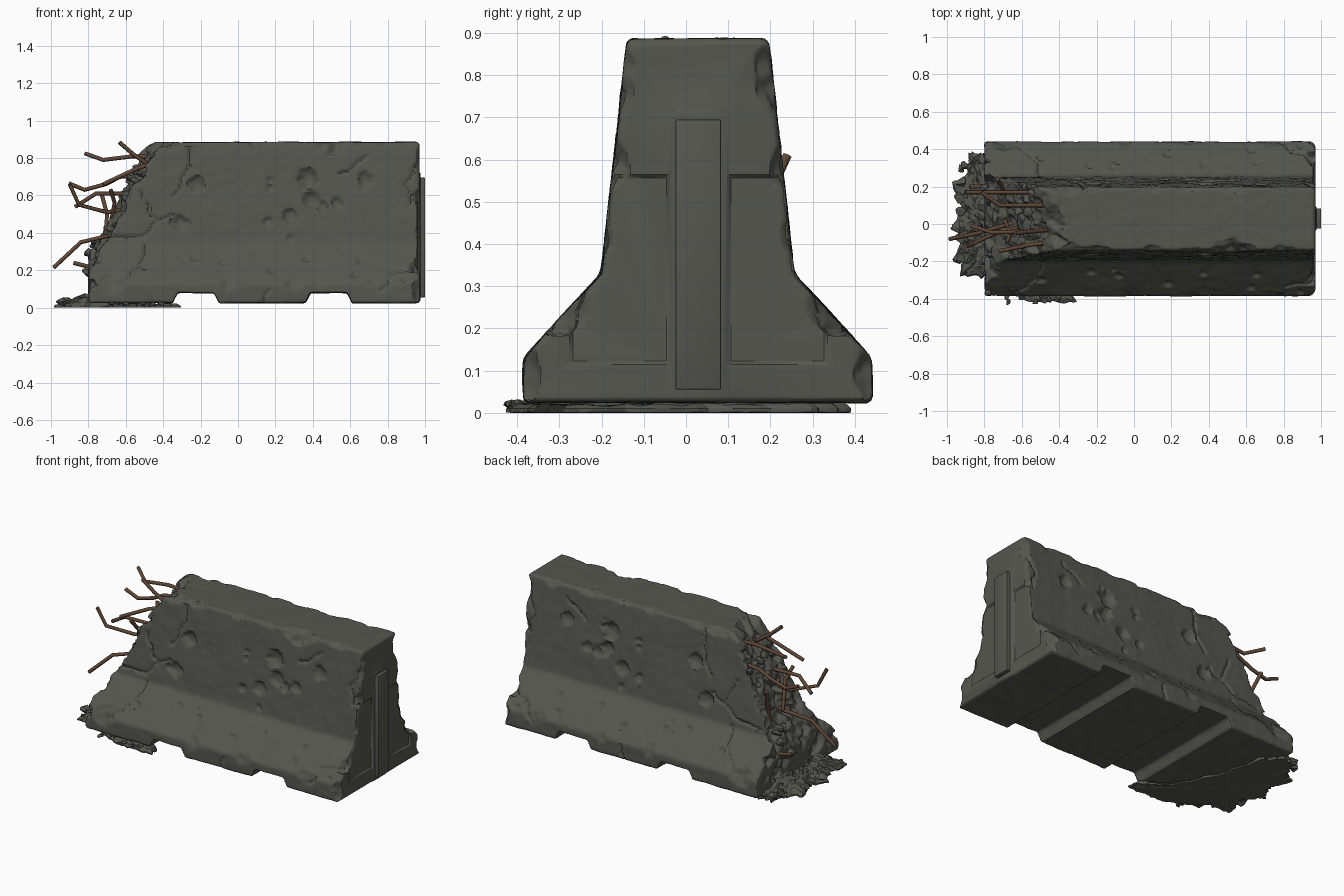
import bpy, bmesh, math, random
from mathutils import Vector, noise, kdtree

if "Cube" in bpy.data.objects:
    bpy.data.objects.remove(bpy.data.objects["Cube"])

random.seed(4)
CY = 0.0275                                   # middle of the barrier in y
HALF = [(0, .4125), (.13, .4125), (.33, .228), (.885, .167)]   # half width by height


def material(name, col):
    m = bpy.data.materials.new(name)
    m.diffuse_color = (*col, 1)
    m.use_nodes = True
    m.node_tree.nodes["Principled BSDF"].inputs["Base Color"].default_value = m.diffuse_color
    return m


CONCRETE = material("dark_concrete", (.093, .093, .080))
RUST = material("rusty_steel", (.115, .064, .038))


def finish(bm, name, mat):
    bmesh.ops.recalc_face_normals(bm, faces=bm.faces)
    me = bpy.data.meshes.new(name)
    bm.to_mesh(me)
    bm.free()
    ob = bpy.data.objects.new(name, me)
    bpy.context.collection.objects.link(ob)
    me.materials.append(mat)
    return ob


def prism(name, pts, place, a, b):
    bm = bmesh.new()
    ends = [[bm.verts.new(place(u, v, w)) for u, v in pts] for w in (a, b)]
    for e in ends:
        bm.faces.new(e)
    n = len(pts)
    for i in range(n):
        j = (i + 1) % n
        bm.faces.new((ends[0][i], ends[0][j], ends[1][j], ends[1][i]))
    return finish(bm, name, CONCRETE)


def interp(pts, t):
    for (a, u), (b, v) in zip(pts, pts[1:]):
        if t <= b:
            return u + (v - u) * max(0, t - a) / (b - a)
    return pts[-1][1]


def modify(ob, kind, **settings):
    bpy.context.view_layer.objects.active = ob
    m = ob.modifiers.new(kind, kind)
    for k, v in settings.items():
        setattr(m, k, v)
    bpy.ops.object.modifier_apply(modifier=m.name)


def smooth(ob, angle):
    bpy.ops.object.select_all(action='DESELECT')
    ob.select_set(True)
    bpy.context.view_layer.objects.active = ob
    bpy.ops.object.shade_smooth_by_angle(angle=math.radians(angle))


# Barrier block: flared profile swept along x
outline = [(-.4125, .025), (-.4125, .13), (-.228, .33), (-.167, .885)]
outline += [(-y, z) for y, z in reversed(outline)]
body = prism("barrier_body", outline, lambda u, v, w: (w, u + CY, v), -.805, .97)
modify(body, 'BEVEL', width=.012, segments=2, limit_method='ANGLE')

# Drainage notches under the base
cutters = []
for x in (-.225, .485):
    cutters.append(prism("notch_cutter", [(x - .14, -.05), (x - .125, .025), (x - .098, .08),
                                          (x + .098, .08), (x + .125, .025), (x + .14, -.05)],
                         lambda u, v, w: (u, w, v), -.7, .7))

# Broken left end: chunky height field used as a cutter
BREAK = [(0, -.82), (.15, -.80), (.3, -.765), (.4, -.70), (.55, -.62),
         (.72, -.54), (.85, -.44), (.9, -.39)]


def break_x(y, z):
    p = Vector((0, y, z))
    d, near = noise.voronoi(p * 11)
    d2, near2 = noise.voronoi(p * 26 + Vector((3, 0, 0)))
    x = interp(BREAK, z) - .24 * (y - .03) * z
    x += .06 * noise.noise(near[0] * 3.1) + .022 * noise.noise(near2[0] * 2.3) + .02 * (d[0] - .3)
    x += .012 * noise.fractal(p * 30, 1, 2, 3)
    return max(x, -.8)


bm = bmesh.new()
bmesh.ops.create_grid(bm, x_segments=100, y_segments=100, size=.6)
for v in bm.verts:
    y, z = v.co.x, v.co.y + .5
    v.co = (break_x(y, z), y, z)
ext = bmesh.ops.extrude_face_region(bm, geom=bm.faces[:])
for g in ext["geom"]:
    if isinstance(g, bmesh.types.BMVert):
        g.co.x = -1.4
cutters.append(finish(bm, "break_cutter", CONCRETE))
for c in cutters:
    modify(body, 'BOOLEAN', operation='DIFFERENCE', object=c, solver='EXACT')
    bpy.data.objects.remove(c)
modify(body, 'REMESH', mode='VOXEL', voxel_size=.0085)

# Surface wear: craters and cracks on both long sides
verts = body.data.vertices
normals = [v.normal.copy() for v in verts]
kd = kdtree.KDTree(len(verts))
for v in verts:
    kd.insert(v.co, v.index)
kd.balance()
depth = [0.0] * len(verts)
craters = [(-.22, .66, .05), (.175, .68, .025), (.375, .69, .06), (.68, .685, .045),
           (.395, .575, .05), (.45, .54, .035), (.53, .555, .035), (.28, .49, .045),
           (.16, .46, .03), (-.31, .45, .05), (.17, .64, .022), (-.085, .245, .024),
           (-.235, .27, .024), (.28, .375, .025), (-.11, .28, .018), (.625, .18, .024),
           (.89, .15, .022), (.655, .25, .022), (-.5, .22, .028), (.18, .2, .026), (.37, .26, .022)]
cracks = [[(-.52, .62), (-.46, .5), (-.42, .45)], [(.76, .09), (.84, .19), (.97, .22)],
          [(.68, .82), (.62, .75), (.55, .71)], [(-.26, .85), (-.28, .71), (-.34, .6)],
          [(-.68, .37), (-.52, .39), (-.36, .5), (-.28, .45)], [(.14, .03), (.155, .1)],
          [(-.62, .14), (-.52, .25), (-.5, .33)], [(.95, .75), (.9, .66), (.93, .55)]]
for side in (-1, 1):
    def on_side(x, z):
        return Vector((x, CY + side * interp(HALF, z), z))
    for x, z, r in craters:
        c = on_side(x, z)
        for co, i, d in kd.find_range(c, r * 1.3):
            t = d / r * (1 + .35 * noise.noise(co * 32))
            if t < 1 and normals[i].y * side > .3:
                depth[i] = max(depth[i], .5 * r * (1 - t ** 2.5))
    for line in cracks:
        for (x0, z0), (x1, z1) in zip(line, line[1:]):
            for k in range(31):
                t = k / 30
                p = on_side(x0 + (x1 - x0) * t, z0 + (z1 - z0) * t)
                p += Vector((noise.noise(p * 14), 0, noise.noise(p * 14 + Vector((5, 5, 5))))) * .025
                for co, i, d in kd.find_range(p, .011):
                    depth[i] = max(depth[i], .011 * (1 - d / .016))

# Edge chips: (point, inward direction, axis along the edge, half length, depth)
chips = []
for s in (-1, 1):
    top, low = CY + s * .167, CY + s * .4125
    for x, ln, dp in [(.53, .14, .045 if s < 0 else .02), (-.2, .12, .018), (.1, .06, .02),
                      (.3, .08, .015), (.8, .08, .02), (-.36, .1, .03)]:
        chips.append(((x, top, .885), (0, -s, -1), 0, ln, dp))
    for x, ln, dp in [(-.68, .09, .025), (-.05, .05, .016), (.3, .06, .014), (.75, .09, .016)]:
        chips.append(((x, low, .13), (0, -s, -.4), 0, ln, dp))
    for z, ln, dp in [(.59, .06, .026), (.8, .1, .03 if s > 0 else .02), (.42, .05, .016)]:
        chips.append(((.97, CY + s * interp(HALF, z), z), (-1, -s, 0), 2, ln, dp))
    chips.append(((.97, low, .1), (-1, -s, 0), 2, .1, .03))
    chips.append(((.97, CY + s * .3, .25), (-1, -s, -1), 2, .06, .025))

for v, n, dep in zip(verts, normals, depth):
    co = v.co.copy()
    end_face = co.x > .957
    rough = .0022 * noise.fractal(co * 18, 1, 2, 3) + .0035 * noise.noise(co * 5)
    co += n * ((0 if end_face else rough) - dep)
    for e, d, ax, ln, dp in chips:
        t = abs(v.co[ax] - e[ax]) / ln
        if t < 1:
            d = Vector(d).normalized()
            rel = v.co - Vector(e)
            rel[ax] = 0
            push = dp * (1 - t * t) * (1 + .5 * noise.noise(v.co * 22)) - rel.dot(d)
            if push > 0 and rel.length < .12:
                co += d * push
    if end_face:                              # recessed panels beside the key strip
        off = abs(v.co.y - .03)
        if .115 < v.co.z < .56 and off > .072 and abs(v.co.y - CY) < .3:
            co.x -= .009
        elif off < .066 and v.co.z < .72 - max(0, off - .045):
            co.x += .005
    v.co = co
modify(body, 'DECIMATE', ratio=.5)
smooth(body, 40)

# Key strip on the right end
key = prism("end_key", [(-.025, .055), (.083, .055), (.083, .695), (-.025, .695)],
            lambda u, v, w: (w, u, v), .94, 1.0)
modify(key, 'BEVEL', width=.004, segments=2)
smooth(key, 40)

# Rubble sheet on the ground around the broken end
edge = [(-.30, -.42), (-.45, -.435), (-.62, -.41), (-.8, -.30), (-.95, -.28), (-.90, -.12),
        (-.985, -.02), (-.93, .1), (-.985, .22), (-.9, .27), (-.87, .39), (-.78, .40),
        (-.68, .30), (-.60, 0), (-.45, -.30), (-.31, -.36)]
mid = Vector((-.74, -.08, 0))
ring = []
for (x0, y0), (x1, y1) in zip(edge, edge[1:] + edge[:1]):
    for k in range(8):
        p = Vector((x0 + (x1 - x0) * k / 8, y0 + (y1 - y0) * k / 8, 0))
        ring.append(p + (mid - p).normalized() * random.uniform(0, .03))
bm = bmesh.new()
rows = []
for r in range(1, 21):
    row = []
    for p in ring:
        q = mid.lerp(p, r / 20)
        d, near = noise.voronoi(q * 24)
        lump = .5 + .5 * noise.noise(near[0] * 2.7)
        h = .012 + .014 * lump + .08 * max(0, 1 - abs(q.x + .79) / .16) * (.3 + .6 * lump) * min(1, (21 - r) / 6)
        row.append(bm.verts.new((q.x, q.y, h if r < 20 else .01)))
    rows.append(row)
rows.append([bm.verts.new((p.x, p.y, .003 * random.random())) for p in ring])
n = len(ring)
for a, b in zip(rows, rows[1:]):
    for i in range(n):
        bm.faces.new((a[i], a[(i + 1) % n], b[(i + 1) % n], b[i]))
for row, z in ((rows[0], .03), (rows[-1], 0)):
    c = bm.verts.new((mid.x, mid.y, z))
    for i in range(n):
        bm.faces.new((row[i], row[(i + 1) % n], c))
finish(bm, "rubble_sheet", CONCRETE)

# Loose chunks on the ground and lodged in the break
spots = [((random.uniform(-.95, -.8), random.uniform(-.27, .36), .03), random.uniform(.015, .04))
         for _ in range(34)]
spots += [((random.uniform(-.7, -.36), random.uniform(-.42, -.39), .02), .018) for _ in range(10)]
for _ in range(26):
    z = random.uniform(.12, .8)
    y = CY + random.uniform(-.85, .85) * interp(HALF, z)
    spots.append(((break_x(y, z) + .005, y, z), random.uniform(.02, .045)))
bm = bmesh.new()
for c, s in spots:
    flat = Vector((1, 1, .7))
    vs = [bm.verts.new(Vector(c) + Vector([random.gauss(0, 1) for _ in "xyz"]).normalized() * flat * s)
          for _ in range(13)]
    bmesh.ops.convex_hull(bm, input=vs)
for v in bm.verts:
    v.co.z = max(v.co.z, .002)
finish(bm, "rubble_chunks", CONCRETE)

# Bent reinforcing bars sticking out of the break
bars = [[(-.816, .17, .824), (-.72, .10, .79), (-.56, .10, .81), (-.36, .10, .80)],
        [(-.635, -.05, .885), (-.56, -.04, .82), (-.44, -.03, .74)],
        [(-.905, .17, .665), (-.82, .17, .63), (-.71, .17, .66), (-.63, .17, .70), (-.48, .17, .71)],
        [(-.90, -.12, .66), (-.85, -.10, .55), (-.70, -.03, .51), (-.58, -.02, .53)],
        [(-.87, -.01, .54), (-.76, -.045, .61), (-.6, -.04, .61), (-.43, -.03, .64)],
        [(-.985, -.08, .215), (-.84, -.05, .35), (-.67, 0, .39), (-.6, 0, .4)],
        [(-.88, .2, .24), (-.76, .2, .21)],
        [(-.71, .16, .37), (-.70, .19, .5), (-.73, .24, .61)],
        [(-.72, -.145, .66), (-.55, -.11, .74), (-.38, -.09, .80)],
        [(-.69, .02, .40), (-.66, -.05, .56), (-.68, -.1, .63)]]
for pts in bars:
    cu = bpy.data.curves.new("rebar", 'CURVE')
    cu.dimensions, cu.bevel_depth, cu.bevel_resolution, cu.use_fill_caps = '3D', .011, 2, True
    sp = cu.splines.new('POLY')
    sp.points.add(len(pts) - 1)
    for p, co in zip(sp.points, pts):
        p.co = (*co, 1)
    cu.materials.append(RUST)
    ob = bpy.data.objects.new("rebar", cu)
    bpy.context.collection.objects.link(ob)
    bpy.ops.object.select_all(action='DESELECT')
    ob.select_set(True)
    bpy.context.view_layer.objects.active = ob
    bpy.ops.object.convert(target='MESH')
    smooth(bpy.context.view_layer.objects.active, 50)
